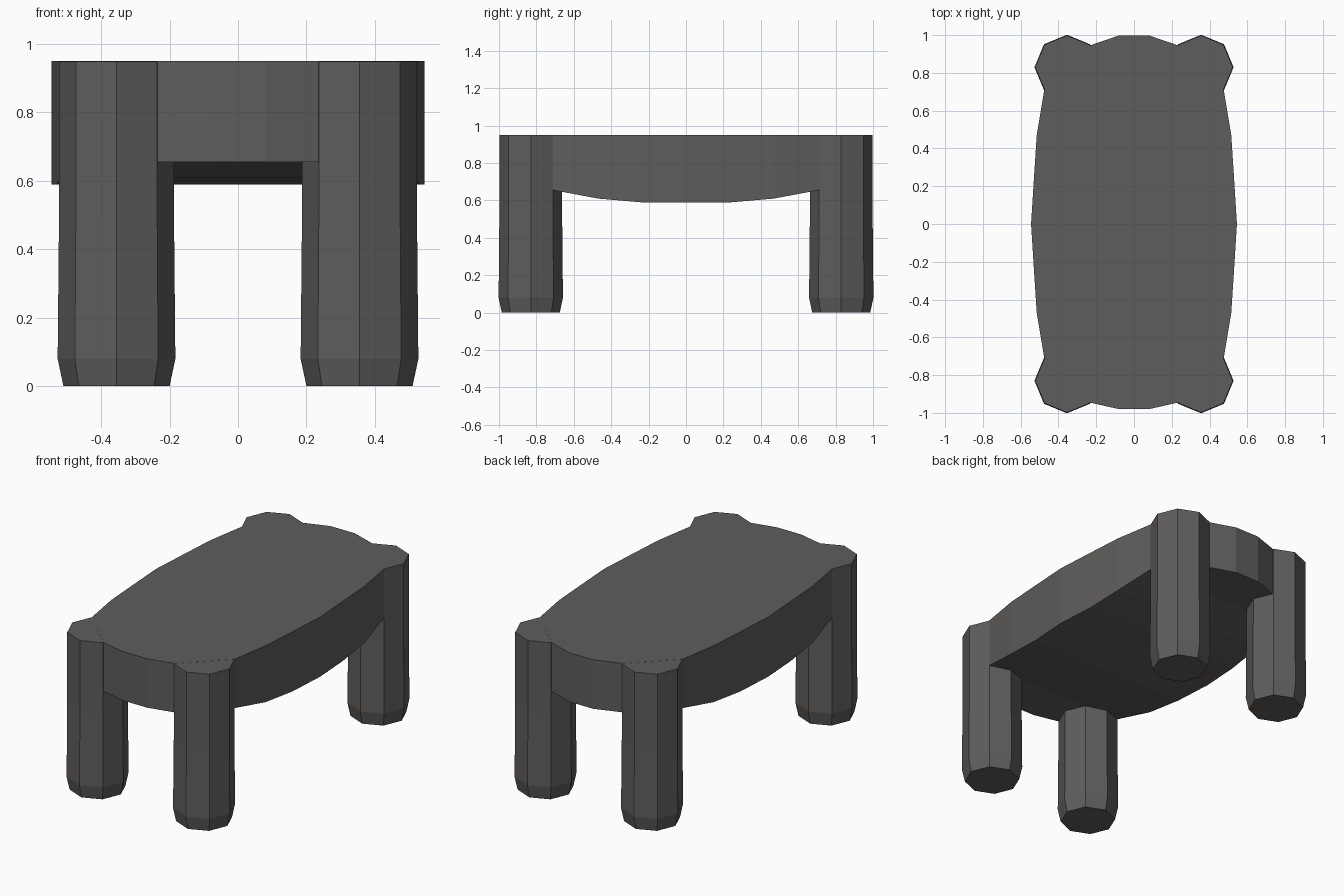
import bpy, bmesh
from math import cos, sin, pi

cube = bpy.data.objects.get("Cube")
if cube:
    bpy.data.objects.remove(cube)

grey = bpy.data.materials.new("dark warm grey")
grey.use_nodes = True
colour = (0.115, 0.110, 0.106, 1)
grey.diffuse_color = colour
grey.node_tree.nodes["Principled BSDF"].inputs["Base Color"].default_value = colour


def loft(name, rings):
    """Skin closed rings of points and cap both ends with flat faces."""
    bm = bmesh.new()
    loops = [[bm.verts.new(p) for p in ring] for ring in rings]
    n = len(loops[0])
    for a, b in zip(loops, loops[1:]):
        for i in range(n):
            j = (i + 1) % n
            bm.faces.new((a[i], a[j], b[j], b[i]))
    bm.faces.new(loops[0])
    bm.faces.new(loops[-1])
    bmesh.ops.recalc_face_normals(bm, faces=bm.faces)
    mesh = bpy.data.meshes.new(name)
    bm.to_mesh(mesh)
    bm.free()
    mesh.materials.append(grey)
    ob = bpy.data.objects.new(name, mesh)
    bpy.context.collection.objects.link(ob)


TOP = 0.95

# Table slab: cross-sections along y as (y, half width, underside height)
half = [(0.24, 0.53, 0.59), (0.47, 0.515, 0.61), (0.71, 0.475, 0.655), (0.945, 0.235, 0.655)]
sections = [(-0.98, 0.08, 0.655)]
sections += [(-y, w, z) for y, w, z in reversed(half)]
sections += [(0, 0.545, 0.59)] + half + [(0.998, 0.08, 0.655)]
loft("table_slab", [[(-w, y, z), (w, y, z), (w, y, TOP), (-w, y, TOP)]
                    for y, w, z in sections])

# Octagonal legs, a touch wider toward the floor, with a chamfered foot
leg_profile = [(0.155, 0), (0.172, 0.08), (0.168, 0.5), (0.168, TOP - 0.0005)]
for side, sx in (("left", 1), ("right", -1)):
    for end, sy in (("front", -1), ("back", 1)):
        loft(f"{end}_{side}_leg",
             [[(sx * 0.355 + r * cos(k * pi / 4), sy * 0.83 + r * sin(k * pi / 4), z)
               for k in range(8)] for r, z in leg_profile])
